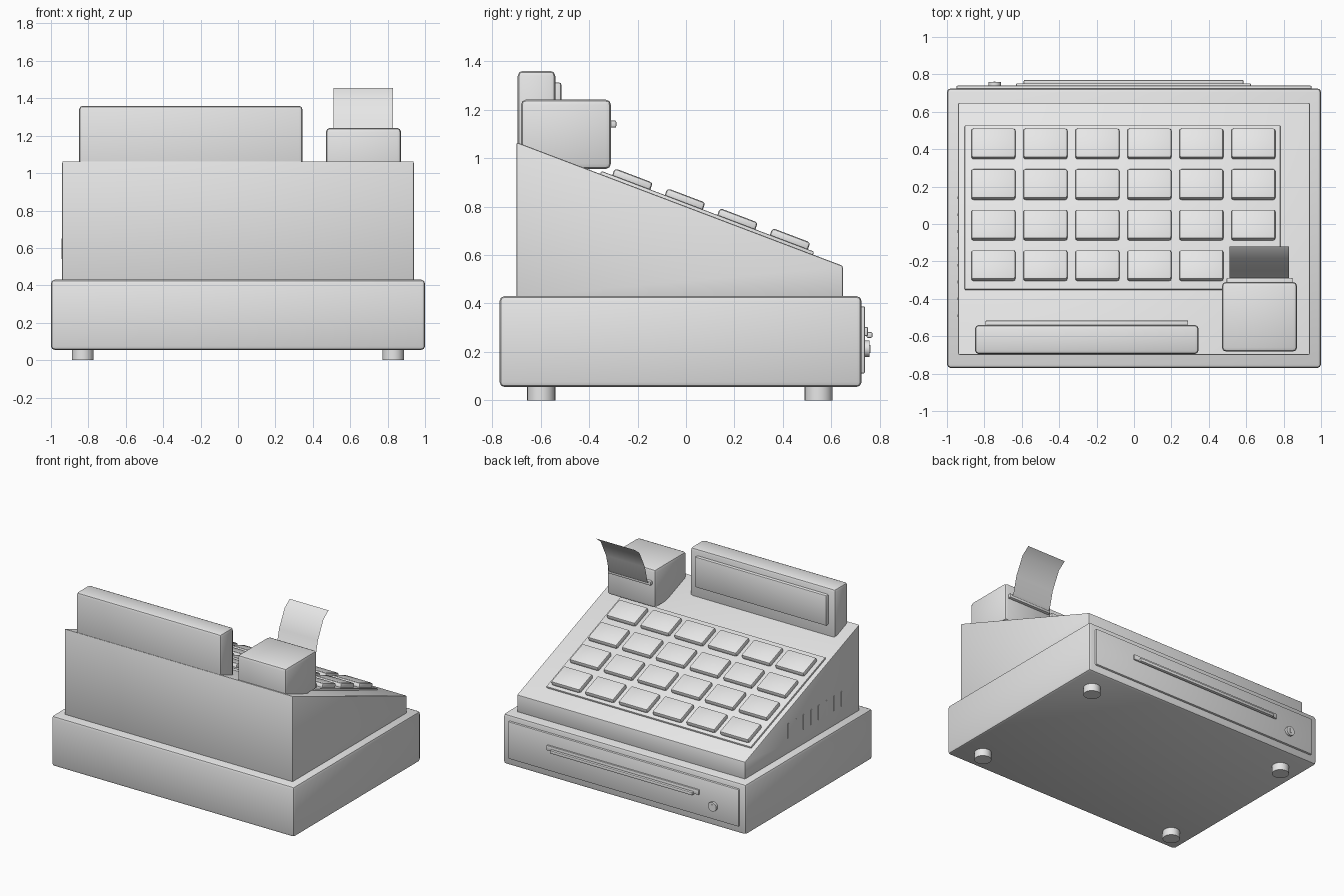
import bpy, bmesh, math
from mathutils import Vector, Matrix

if "Cube" in bpy.data.objects:
    bpy.data.objects.remove(bpy.data.objects["Cube"])

grey = bpy.data.materials.new("light_grey")
grey.diffuse_color = (0.8, 0.8, 0.8, 1)
grey.use_nodes = True
grey.node_tree.nodes["Principled BSDF"].inputs["Base Color"].default_value = grey.diffuse_color


def finish(name, bm, bevel=0.0, segments=2):
    """Turn a bmesh into a named object with rounded edges."""
    bmesh.ops.recalc_face_normals(bm, faces=bm.faces[:])
    if bevel:
        bmesh.ops.bevel(bm, geom=bm.edges[:], offset=bevel, segments=segments,
                        profile=0.5, affect='EDGES', clamp_overlap=True)
    mesh = bpy.data.meshes.new(name)
    bm.to_mesh(mesh)
    bm.free()
    mesh.materials.append(grey)
    ob = bpy.data.objects.new(name, mesh)
    bpy.context.collection.objects.link(ob)
    bpy.ops.object.select_all(action='DESELECT')
    bpy.context.view_layer.objects.active = ob
    ob.select_set(True)
    bpy.ops.object.shade_smooth_by_angle(angle=math.radians(30))
    return ob


def box(name, x, y, z, bevel=0.0, segments=2):
    """Box from (min, max) ranges."""
    bm = bmesh.new()
    bmesh.ops.create_cube(bm, size=1)
    for v in bm.verts:
        v.co = [r[0] + (c + 0.5) * (r[1] - r[0]) for c, r in zip(v.co, (x, y, z))]
    return finish(name, bm, bevel, segments)


def cylinder(name, centre, radius, depth, axis='Z', sides=24):
    bm = bmesh.new()
    rot = Matrix.Rotation(math.pi / 2, 4, 'X') if axis == 'Y' else Matrix()
    bmesh.ops.create_cone(bm, cap_ends=True, segments=sides, radius1=radius,
                          radius2=radius, depth=depth,
                          matrix=Matrix.Translation(centre) @ rot)
    return finish(name, bm)


# Sloped keyboard surface
Y_BACK, Z_BACK, Y_FRONT, Z_FRONT = -0.70, 1.066, 0.648, 0.555
SLOPE = (Z_BACK - Z_FRONT) / (Y_FRONT - Y_BACK)
TILT = math.atan(SLOPE)


def slope_box(name, x, y_mid, length, low, high, bevel):
    """Box lying on the slope, between two heights along its normal."""
    ob = box(name, x, (-length / 2, length / 2), (low, high), bevel)
    mid = (low + high) / 2
    y = y_mid - mid * math.sin(TILT)
    ob.location = (0, y, Z_BACK - SLOPE * (y - Y_BACK))
    ob.rotation_euler.x = -TILT
    return ob


# Cash drawer and feet
box("drawer_base", (-1, 1), (-0.77, 0.725), (0.055, 0.43), 0.02)
for x in (-0.83, 0.83):
    for y in (-0.598, 0.548):
        cylinder("foot", (x, y, 0.0325), 0.058, 0.065)

# Drawer front, handle and lock
box("drawer_front", (-0.95, 0.95), (0.70, 0.74), (0.11, 0.388), 0.008)
box("handle_plate", (-0.63, 0.625), (0.73, 0.752), (0.265, 0.303), 0.005)
box("handle_bar", (-0.59, 0.585), (0.745, 0.77), (0.258, 0.282), 0.006)
cylinder("drawer_lock", (-0.745, 0.745, 0.212), 0.034, 0.026, 'Y')
box("lock_slot", (-0.75, -0.74), (0.75, 0.762), (0.195, 0.229))

# Wedge body
bm = bmesh.new()
profile = [(Y_BACK, 0.42), (Y_FRONT, 0.42), (Y_FRONT, Z_FRONT), (Y_BACK, Z_BACK)]
face = bm.faces.new([bm.verts.new((-0.94, y, z)) for y, z in profile])
ext = bmesh.ops.extrude_face_region(bm, geom=[face])
bmesh.ops.translate(bm, vec=(1.88, 0, 0),
                    verts=[v for v in ext["geom"] if isinstance(v, bmesh.types.BMVert)])
finish("wedge_body", bm, 0.008)

# Side vents
for i in range(8):
    y = 0.14 - 0.09 * i
    box("side_vent", (-0.943, -0.92), (y - 0.007, y + 0.007), (0.54, 0.65))

# Keypad plate and keys
slope_box("keypad_plate", (-0.905, 0.783), 0.085, 0.94, -0.015, 0.013, 0.006)
for row in range(4):
    for col in range(6):
        x = -0.752 + 0.278 * col
        slope_box("key", (x - 0.118, x + 0.118), 0.428 - 0.217 * row,
                  0.168, 0.0, 0.043, 0.012)

# Customer display
box("display_housing", (-0.85, 0.345), (-0.695, -0.54), (0.95, 1.36), 0.02)
box("display_screen", (-0.795, 0.29), (-0.56, -0.515), (1.085, 1.312), 0.008)

# Receipt printer
box("printer_housing", (0.47, 0.872), (-0.682, -0.31), (0.955, 1.242), 0.022)
box("paper_slot", (0.495, 0.848), (-0.33, -0.288), (1.126, 1.156), 0.006)

# Curling receipt sheet
bm = bmesh.new()
path = [(-0.29, 1.14), (-0.275, 1.16), (-0.245, 1.28), (-0.18, 1.41), (-0.12, 1.455)]
rows = [[bm.verts.new((x, y, z)) for x in (0.51, 0.83)] for y, z in path]
for a, b in zip(rows, rows[1:]):
    bm.faces.new((a[0], a[1], b[1], b[0]))
finish("receipt_paper", bm)
